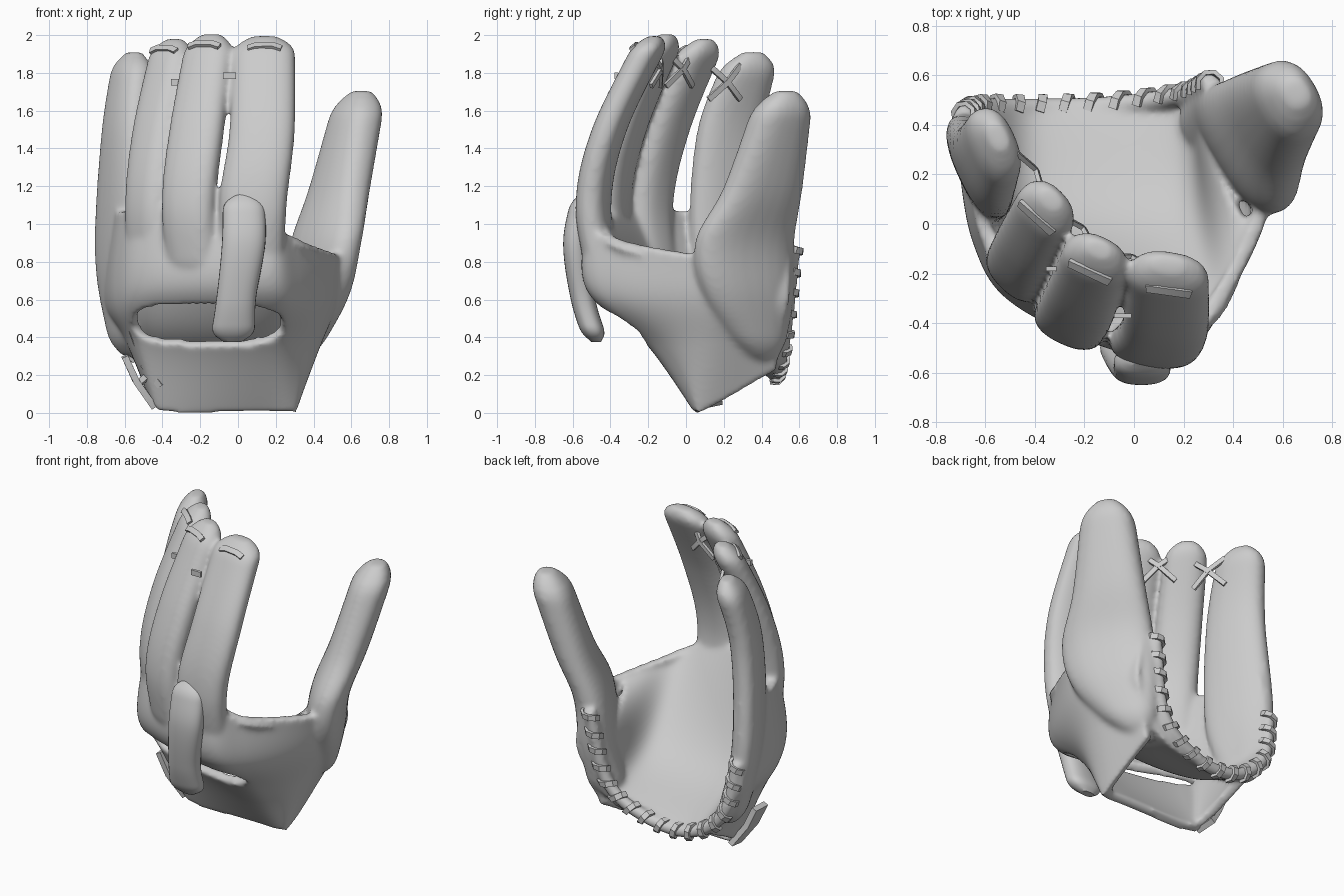
import bpy, bmesh, math
from mathutils import Vector as V

if "Cube" in bpy.data.objects:
    bpy.data.objects.remove(bpy.data.objects["Cube"])

leather = bpy.data.materials.new("grey leather")
leather.diffuse_color = (0.6, 0.6, 0.6, 1)
leather.use_nodes = True
leather.node_tree.nodes["Principled BSDF"].inputs["Base Color"].default_value = leather.diffuse_color
UP, BACK = V((0, 0, 1)), V((0, 1, 0))


def spline(pts, n):
    """n+1 samples on a Catmull-Rom curve through pts."""
    p = [V(q) for q in pts]
    p = [2 * p[0] - p[1]] + p + [2 * p[-1] - p[-2]]
    out = []
    for k in range(n + 1):
        f = k / n * (len(p) - 3)
        i = min(int(f), len(p) - 4)
        t = f - i
        a, b, c, d = p[i:i + 4]
        out.append(0.5 * (2 * b + (c - a) * t + (2 * a - 5 * b + 4 * c - d) * t * t
                          + (3 * b - a - 3 * c + d) * t ** 3))
    return out


def tangent(pts, i):
    return (pts[min(i + 1, len(pts) - 1)] - pts[max(i - 1, 0)]).normalized()


def make(name, verts, faces):
    me = bpy.data.meshes.new(name)
    me.from_pydata([tuple(v) for v in verts], [], faces)
    me.materials.append(leather)
    ob = bpy.data.objects.new(name, me)
    bpy.context.collection.objects.link(ob)
    return ob


def bridge(name, rings):
    """Closed tube through equal rings with capped ends."""
    n = len(rings[0])
    verts = [v for r in rings for v in r]
    faces = [(j * n + i, j * n + (i + 1) % n, (j + 1) * n + (i + 1) % n, (j + 1) * n + i)
             for j in range(len(rings) - 1) for i in range(n)]
    faces += [tuple(range(n))[::-1], tuple(range(len(verts) - n, len(verts)))]
    ob = make(name, verts, faces)
    bm = bmesh.new()
    bm.from_mesh(ob.data)
    bmesh.ops.recalc_face_normals(bm, faces=bm.faces)
    bm.to_mesh(ob.data)
    bm.free()
    return ob


def digit(name, angle, path, thick, dome, steps=48, n=28, power=2.4):
    """Upright padded tube with domed ends; path holds x, y, z, half width."""
    ca, sa = math.cos(math.radians(angle)), math.sin(math.radians(angle))
    rings = []
    low, high = path[0][2], path[-1][2]
    for x, y, z, a in spline(path, steps):
        over = max(0, (z - high) / dome + 1, (low - z) / dome + 1)
        f = max(0.15, 1 - min(over, 1) ** 2.2) ** 0.5
        ring = []
        for k in range(n):
            c, s = math.cos(2 * math.pi * k / n), math.sin(2 * math.pi * k / n)
            u = a * f * math.copysign(abs(c) ** (2 / power), c)
            w = thick * f * math.copysign(abs(s) ** (2 / power), s)
            ring.append(V((x + u * ca - w * sa, y + u * sa + w * ca, z)))
        rings.append(ring)
    return bridge(name, rings)


def sheet(name, cols, nu, nv, thick, offset, hole=None):
    """Smooth patch through control columns, given thickness."""
    cols = [spline(c, nv) for c in cols]
    verts = [v for j in range(nv + 1) for v in spline([c[j] for c in cols], nu)]
    w = nu + 1
    faces = []
    for j in range(nv):
        for i in range(nu):
            f = (j * w + i, (j + 1) * w + i, (j + 1) * w + i + 1, j * w + i + 1)
            if not (hole and hole(sum((verts[k] for k in f), V((0, 0, 0))) / 4)):
                faces.append(f)
    ob = make(name, verts, faces)
    m = ob.modifiers.new("thickness", 'SOLIDIFY')
    m.thickness, m.offset = thick, offset
    return ob


def strip(name, pts, side, width=0.035, thick=0.018):
    """Flat lace following pts, its width running along side."""
    pts = [V(p) for p in pts]
    rings = []
    for i, p in enumerate(pts):
        d = tangent(pts, i)
        s = V(side)
        s = (s - d * s.dot(d)).normalized() * width / 2
        n = d.cross(s).normalized() * thick / 2
        rings.append([p + s + n, p - s + n, p - s - n, p + s - n])
    return bridge(name, rings)


def opening(c):
    """Rounded slot above the wrist strap."""
    return c.y < 0.05 and abs((c.x + .16) / .4) ** 3.5 + abs((c.z - .46 + c.x * .02) / .105) ** 2.5 < 1


# hand back, sides and wrist strap, from the thumb round to the little finger
back_cols = [
    [(.30, .48, .22), (.43, .55, .6), (.40, .56, .82)],
    [(.31, .12, .02), (.53, .12, .6), (.55, .09, .83)],
    [(.28, .05, .0), (.33, -.37, .62), (.3, -.41, .93)],
    [(.10, .05, .0), (.10, -.53, .66), (.1, -.53, 1.05)],
    [(-.36, .06, .0), (-.45, -.34, .66), (-.43, -.3, 1.07)],
    [(-.46, .12, .05), (-.65, -.07, .62), (-.62, -.05, 1.07)],
    [(-.50, .45, .22), (-.73, .45, .6), (-.69, .41, 1.05)]]
# the strap sits closer to the wrist than the hand back
for i, col in enumerate(back_cols):
    col.insert(1, V(col[0]).lerp(V(col[1]), .57) + BACK * (0.06 if 1 < i < 5 else 0))
parts = [sheet("glove", back_cols, 160, 80, 0.06, -1, opening)]

# palm scoop
palm_cols = [[(.48, -.05, .81), (.33, .28, .72), (.27, .54, .6)],
             [(.27, -.42, .93), (.22, .03, .47), (.18, .5, .28)],
             [(-.3, -.34, 1.07), (-.36, 0, .47), (-.38, .47, .22)],
             [(-.59, -.06, 1.07), (-.61, .17, .6), (-.63, .46, .45)]]
parts.append(sheet("palm", palm_cols, 60, 40, 0.06, 0))

# fingers and thumb
path = [(.09, -.43, .7, .15), (.08, -.49, 1.1, .18), (.128, -.405, 1.5, .175), (.14, -.165, 1.995, .165)]
parts.append(digit("index_finger", -8, path, .09, .1))
path = [(-.23, -.36, .7, .14), (-.26, -.40, 1.1, .15), (-.218, -.315, 1.5, .152), (-.14, -.1, 2.005, .135)]
parts.append(digit("middle_finger", -25, path, .09, .12))
path = [(-.45, -.16, .7, .14), (-.475, -.19, 1.1, .14), (-.435, -.1, 1.5, .14), (-.335, .1, 1.98, .13)]
parts.append(digit("ring_finger", -45, path, .09, .12))
path = [(-.57, .35, .3, .12), (-.625, .24, .8, .22), (-.605, .23, 1.45, .19), (-.55, .355, 1.91, .15)]
parts.append(digit("little_finger", -65, path, .09, .14))
path = [(.27, .4, .25, .1), (.405, .33, .6, .26), (.465, .31, .9, .29), (.54, .41, 1.2, .225), (.655, .53, 1.705, .15)]
parts.append(digit("thumb", 120, path, .12, .16))

# rolled heel edge
heel = spline([(.31, .57, .88), (.2, .52, .4), (-.1, .48, .22), (-.4, .47, .23), (-.62, .47, .42), (-.69, .44, .75)], 200)
rings = []
for i, p in enumerate(heel):
    d = tangent(heel, i)
    s = d.cross(BACK).normalized()
    n = d.cross(s)
    rings.append([p + 0.04 * (s * math.cos(k * math.pi / 5) + n * math.sin(k * math.pi / 5)) for k in range(10)])
parts.append(bridge("heel_roll", rings))

# weld the leather into one soft skin
bpy.ops.object.select_all(action='DESELECT')
for ob in parts:
    ob.select_set(True)
bpy.context.view_layer.objects.active = parts[0]
bpy.ops.object.convert(target='MESH')
bpy.ops.object.join()
glove = bpy.context.view_layer.objects.active
m = glove.modifiers.new("skin", 'REMESH')
m.mode, m.voxel_size, m.use_smooth_shade = 'VOXEL', 0.014, True
m = glove.modifiers.new("soften", 'SMOOTH')
m.factor, m.iterations = 0.5, 14

# finger stall on the back
path = [(-.03, -.475, .375, .12), (-.01, -.545, .6, .105), (.03, -.585, .9, .115), (.03, -.54, 1.155, .11)]
stall = digit("finger_stall", 0, path, .065, .09)

# laces wrapped over the heel roll, evenly spaced
laces = []
run = 0.08
for i in range(1, len(heel) - 1):
    run += (heel[i] - heel[i - 1]).length
    if run < 0.105:
        continue
    run = 0
    d = tangent(heel, i)
    s = d.cross(BACK).normalized()
    arc = [heel[i] + 0.047 * (s * math.cos(t) + BACK * math.sin(t)) + d * (t - 1.5) * 0.014
           for t in (j * 0.8 - 0.5 for j in range(6))]
    laces.append(strip("heel_lace", arc, d))

# crossed laces between the fingertips, palm side
for c, angle in (((-.01, -.13, 1.82), -15), ((-.205, -.015, 1.82), -45), ((-.395, .22, 1.75), -57)):
    c, r = V(c), math.radians(angle)
    d = V((math.cos(r), math.sin(r), 0))
    inward = d.cross(UP) * 0.03
    for sign in (-1, 1):
        e = d * 0.1 + UP * 0.09 * sign
        laces.append(strip("finger_lace", [c - e + inward, c, c + e + inward], d.cross(UP).cross(e), 0.03))

# short laces over the fingertips and between the finger backs
for c, angle in (((.14, -.27, 1.95), -8), ((-.18, -.195, 1.96), -25), ((-.395, .025, 1.935), -42)):
    c, r = V(c), math.radians(angle)
    d = V((math.cos(r), math.sin(r), 0)) * 0.09
    laces.append(strip("tip_lace", [c + d * t - UP * 0.02 * t * t for t in (-1, -.5, .5, 1)], (0, 1, .8), 0.035))
for c in (V((-.045, -.37, 1.785)), V((-.32, -.18, 1.75))):
    laces.append(strip("gap_lace", [c - V((.035, 0, 0)), c + V((.035, 0, 0))], UP))

# strap closure on the little finger side
side = (.8, -.5, .4)
laces.append(strip("strap_lace", [(-.57, -.06, .47), (-.52, 0, .33), (-.45, .02, .2)], side))
laces.append(strip("strap_lace", [(-.52, .05, .16), (-.41, -.01, .26)], side))
laces.append(strip("strap_lace", [(-.50, .01, .26), (-.41, .01, .14)], side))
laces.append(strip("strap_tab", [(-.6, .08, .3), (-.54, .09, .17), (-.45, .13, .04)], BACK, .13, .035))

# smooth shading with crisp lace edges
bpy.ops.object.select_all(action='DESELECT')
for ob in [stall] + laces:
    ob.select_set(True)
bpy.context.view_layer.objects.active = stall
bpy.ops.object.shade_smooth_by_angle(angle=math.radians(40))
